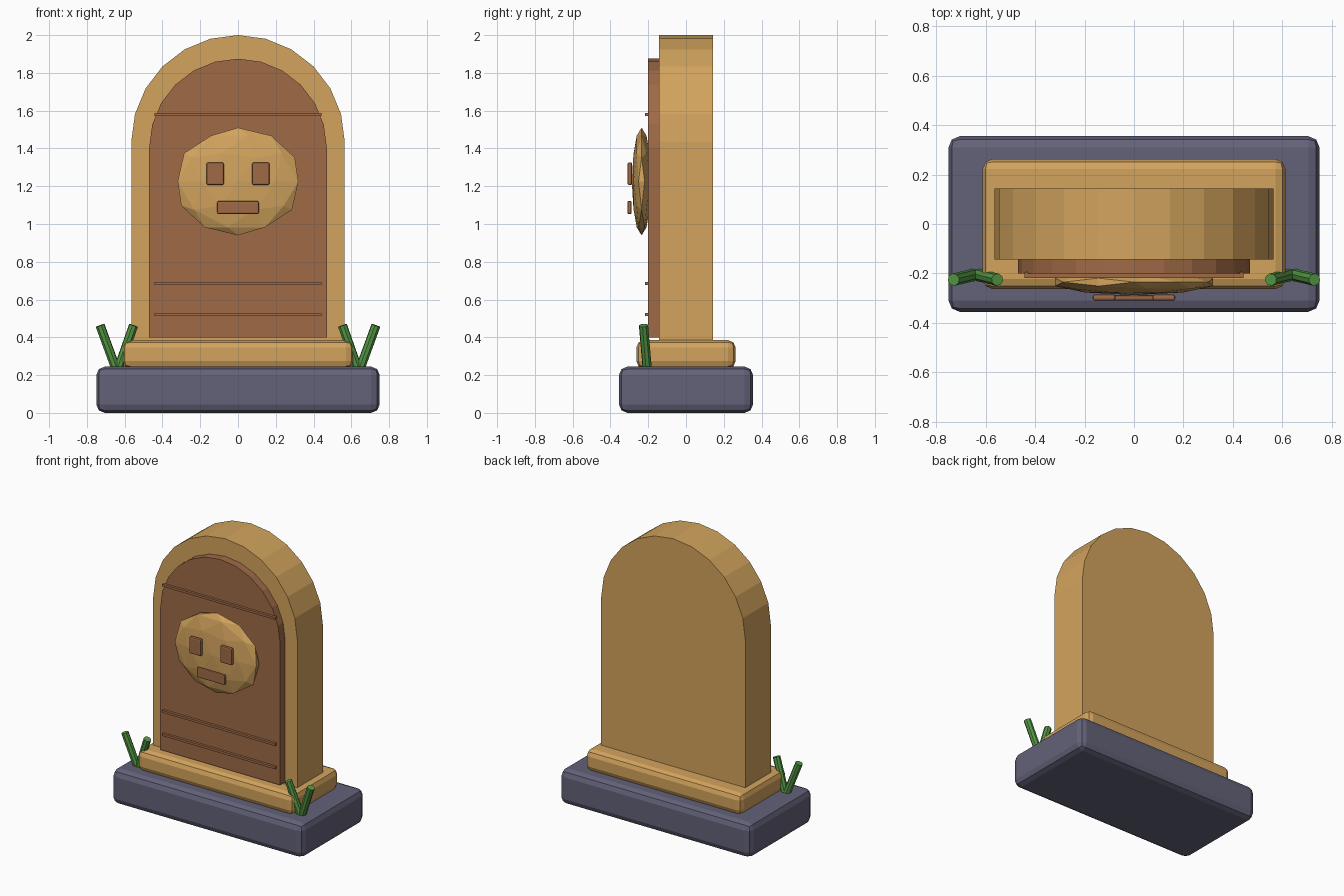
import bpy, bmesh, math
from mathutils import Vector

old = bpy.data.objects.get("Cube")
if old:
    bpy.data.objects.remove(old, do_unlink=True)


def material(name, rgb):
    mat = bpy.data.materials.new(name)
    mat.use_nodes = True
    mat.diffuse_color = (*rgb, 1)
    mat.node_tree.nodes["Principled BSDF"].inputs["Base Color"].default_value = (*rgb, 1)
    return mat


SLATE = material("slate", (0.125, 0.122, 0.19))
TAN = material("tan stone", (0.65, 0.37, 0.11))
BROWN = material("brown clay", (0.35, 0.145, 0.062))
GREEN = material("grass green", (0.09, 0.32, 0.06))


def finish(name, bm, mat):
    bmesh.ops.recalc_face_normals(bm, faces=bm.faces)
    mesh = bpy.data.meshes.new(name)
    bm.to_mesh(mesh)
    bm.free()
    mesh.materials.append(mat)
    obj = bpy.data.objects.new(name, mesh)
    bpy.context.collection.objects.link(obj)
    return obj


def block(name, low, high, mat, bevel=0):
    """Box between two corners, with optional rounded edges."""
    low, high = Vector(low), Vector(high)
    bm = bmesh.new()
    bmesh.ops.create_cube(bm, size=1)
    bmesh.ops.scale(bm, vec=high - low, verts=bm.verts)
    bmesh.ops.translate(bm, vec=(low + high) / 2, verts=bm.verts)
    obj = finish(name, bm, mat)
    if bevel:
        mod = obj.modifiers.new("rounded edges", "BEVEL")
        mod.width = bevel
        mod.segments = 2
    return obj


def arch(name, radius, bottom, spring, front, back, mat):
    """Slab with a half-round top of twelve facets."""
    points = [(radius, bottom)]
    for i in range(13):
        a = math.pi * i / 12
        points.append((radius * math.cos(a), spring + radius * math.sin(a)))
    points.append((-radius, bottom))
    bm = bmesh.new()
    face = bm.faces.new([bm.verts.new((x, front, z)) for x, z in points])
    ext = bmesh.ops.extrude_face_region(bm, geom=[face])
    verts = [g for g in ext["geom"] if isinstance(g, bmesh.types.BMVert)]
    bmesh.ops.translate(bm, vec=(0, back - front, 0), verts=verts)
    return finish(name, bm, mat)


def blade(name, start, end):
    """Straight eight-sided stalk between two points."""
    start, end = Vector(start), Vector(end)
    axis = end - start
    bm = bmesh.new()
    bmesh.ops.create_cone(bm, cap_ends=True, segments=8, radius1=0.025,
                          radius2=0.025, depth=axis.length)
    bmesh.ops.rotate(bm, cent=(0, 0, 0), verts=bm.verts,
                     matrix=axis.to_track_quat("Z", "Y").to_matrix())
    bmesh.ops.translate(bm, vec=(start + end) / 2, verts=bm.verts)
    return finish(name, bm, GREEN)


# Stepped foot
block("base", (-0.75, -0.355, 0), (0.75, 0.355, 0.245), SLATE, 0.045)
block("plinth", (-0.612, -0.263, 0.235), (0.612, 0.263, 0.385), TAN, 0.04)

# Arched slab and front panel
arch("slab", 0.565, 0.34, 1.435, -0.143, 0.143, TAN)
arch("front_panel", 0.47, 0.4, 1.405, -0.2, -0.13, BROWN)

# Thin bands across the panel
for label, z in (("upper", 1.58), ("middle", 0.685), ("lower", 0.52)):
    block(label + "_band", (-0.443, -0.218, z - 0.008), (0.443, -0.195, z + 0.008), BROWN)

# Faceted face medallion
bm = bmesh.new()
bmesh.ops.create_icosphere(bm, subdivisions=2, radius=1)
bmesh.ops.scale(bm, vec=(0.336, 0.052, 0.285), verts=bm.verts)
bmesh.ops.translate(bm, vec=(0, -0.235, 1.225), verts=bm.verts)
finish("face_medallion", bm, TAN)

# Eyes and mouth
for side, x in (("right", -0.121), ("left", 0.121)):
    block(side + "_eye", (x - 0.046, -0.31, 1.206), (x + 0.046, -0.285, 1.326), BROWN, 0.009)
block("mouth", (-0.11, -0.31, 1.052), (0.11, -0.288, 1.122), BROWN, 0.008)

# Grass tufts at both front corners
for side, s in (("right", -1), ("left", 1)):
    blade(side + "_outer_grass", (s * 0.645, -0.205, 0.23), (s * 0.73, -0.225, 0.463))
    blade(side + "_inner_grass", (s * 0.635, -0.205, 0.23), (s * 0.553, -0.225, 0.463))
